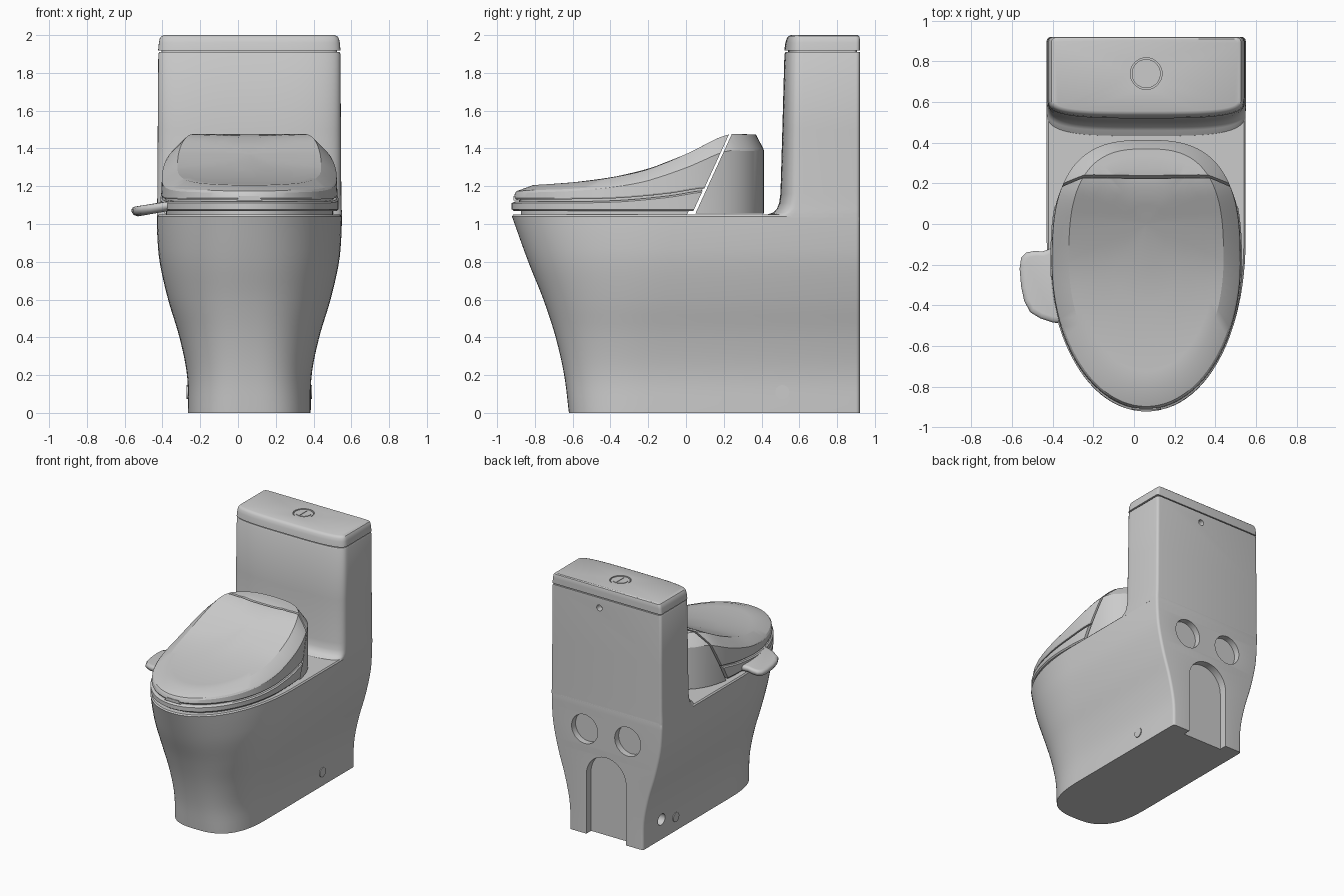
import bpy, bmesh
from math import sin, cos, pi
from mathutils import Vector

if "Cube" in bpy.data.objects:
    bpy.data.objects.remove(bpy.data.objects["Cube"])

CX = 0.06  # body axis; the side control panel offsets the bounding box


def curve(keys, t):
    """Smooth interpolation through (position, value) keys."""
    t = min(max(t, keys[0][0]), keys[-1][0])
    n = len(keys)

    def slope(i):
        a, b = keys[max(i - 1, 0)], keys[min(i + 1, n - 1)]
        return (b[1] - a[1]) / (b[0] - a[0])
    i = max(j for j in range(n - 1) if keys[j][0] <= t)
    (x0, v0), (x1, v1) = keys[i], keys[i + 1]
    h = x1 - x0
    u = (t - x0) / h
    return ((2*u**3 - 3*u**2 + 1) * v0 + (u**3 - 2*u**2 + u) * h * slope(i)
            + (3*u**2 - 2*u**3) * v1 + (u**3 - u**2) * h * slope(i + 1))


def finish(name, bm):
    bmesh.ops.recalc_face_normals(bm, faces=bm.faces)
    me = bpy.data.meshes.new(name)
    bm.to_mesh(me)
    bm.free()
    ob = bpy.data.objects.new(name, me)
    bpy.context.collection.objects.link(ob)
    return ob


def smooth(ob, angle=32):
    bpy.ops.object.select_all(action='DESELECT')
    ob.select_set(True)
    bpy.context.view_layer.objects.active = ob
    bpy.ops.object.shade_smooth_by_angle(angle=angle * pi / 180)


def loft_bm(rings):
    bm = bmesh.new()
    vs = [[bm.verts.new(p) for p in r] for r in rings]
    n = len(vs[0])
    for a, b in zip(vs, vs[1:]):
        for i in range(n):
            bm.faces.new((a[i], a[(i + 1) % n], b[(i + 1) % n], b[i]))
    bm.faces.new(vs[0][::-1])
    bm.faces.new(vs[-1])
    return bm


def prism(name, pts, vec):
    pts = [Vector(p) for p in pts]
    return finish(name, loft_bm([pts, [p + Vector(vec) for p in pts]]))


def circle(c, r, axis, n=40, a0=0, a1=2 * pi):
    """Points of a circle, or of an arc, around the given axis."""
    full = a1 - a0 > 6.28
    out = []
    for i in range(n):
        a = a0 + (a1 - a0) * i / (n if full else n - 1)
        u, v = r * cos(a), r * sin(a)
        d = {'x': (0, u, v), 'y': (u, 0, v), 'z': (u, v, 0)}[axis]
        out.append(Vector(c) + Vector(d))
    return out


def cut(ob, cutters):
    bpy.context.view_layer.objects.active = ob
    for c in cutters:
        c.hide_render = True
        m = ob.modifiers.new("cut", 'BOOLEAN')
        m.object, m.solver = c, 'EXACT'
        bpy.ops.object.modifier_apply(modifier=m.name)
        bpy.data.objects.remove(c)


def section(z, w, yf, yc, n, yb=0.92, r=0.02):
    """Plan section: square back with small corners, superelliptic front."""
    pts = []
    for i in range(49):
        t = pi * i / 48
        c, s = cos(t), max(sin(t), 0)
        x = w * abs(c) ** (2 / n) * (1 if c > 0 else -1)
        pts.append((CX + x, yc - (yc - yf) * s ** (2 / n), z))
    for sx, a0 in ((-1, pi), (1, pi / 2)):
        for i in range(5):
            a = a0 - pi / 2 * i / 4
            pts.append((CX + sx * (w - r) + r * cos(a), yb - r + r * sin(a), z))
    return pts


# Pedestal body, flaring from the foot to the rim
W = [(0, .325), (.2, .33), (.4, .37), (.6, .43), (.8, .475), (.95, .488), (1.05, .49)]
F = [(0, -.62), (.2, -.645), (.4, -.69), (.6, -.755), (.8, -.835), (1.05, -.925)]
YC = [(0, -.15), (.5, -.12), (1.05, -.06)]
NN = [(0, 2.8), (.5, 2.4), (1.05, 2.1)]
rings = [section(z, *(curve(k, z) for k in (W, F, YC, NN)))
         for z in [1.04 * i / 24 for i in range(25)]]
rings.append(section(1.05, .481, -.914, -.06, 2.1))
body = finish("pedestal_body", loft_bm(rings))

# Recesses in the back: pipe arch, two round pockets; supply hole on the left side
arch = [(CX + .175, .86, -.1)] + circle((CX, .86, .475), .175, 'y', 24, 0, pi) + [(CX - .175, .86, -.1)]
cut(body, [prism("arch_cutter", arch, (0, .2, 0))]
    + [prism("pocket_cutter", circle((CX + s * .19, .87, .83), .115, 'y'), (0, .2, 0)) for s in (-1, 1)]
    + [prism("supply_cutter", circle((CX - .5, .69, .16), .045, 'x'), (.3, 0, 0))])
smooth(body)

# Flush bolt caps near the foot
for s, side in ((1, "right"), (-1, "left")):
    smooth(prism("bolt_cap_" + side, circle((CX + s * .3, .51, .11), .037, 'x'), (s * .032, 0, 0)))

# Tank with a flared foot
tank = finish("tank", loft_bm([section(z, w, yf, yc, 3.5) for z, w, yf, yc in (
    (1.035, .49, .42, .56), (1.052, .49, .435, .57), (1.06, .49, .46, .58), (1.08, .489, .481, .60),
    (1.11, .488, .493, .61), (1.16, .487, .50, .62), (1.5, .485, .51, .62), (1.9, .482, .521, .62),
    (1.91, .477, .526, .62))]))
cut(tank, [prism("hole_cutter", circle((CX + .06, .87, 1.83), .024, 'y', 24), (0, .2, 0))])
smooth(tank)

# Tank cover with recessed two-part button
cover = finish("tank_cover", loft_bm([section(z, w, yf, .62, 3.5, yb) for z, w, yf, yb in (
    (1.9, .465, .54, .905), (1.918, .465, .54, .905), (1.918, .483, .52, .92), (1.96, .479, .526, .92),
    (1.982, .474, .533, .92), (1.994, .466, .542, .917), (2.0, .452, .556, .91))]))
cut(cover, [prism("button_cutter", circle((CX, .74, 1.985), .078, 'z'), (0, 0, .1))])
smooth(cover)
smooth(prism("button_ring", circle((CX, .74, 1.98), .071, 'z'), (0, 0, .016)))
for s, side, a in ((1, "right", -pi / 2), (-1, "left", pi / 2)):
    smooth(prism("button_" + side, circle((CX + s * .004, .74, 1.99), .052, 'z', 24, a, a + pi), (0, 0, .01)))

# Seat assembly: shared egg outline and side profile
H = [(-.92, 1.195), (-.82, 1.205), (-.6, 1.22), (-.4, 1.245), (-.2, 1.29), (0, 1.37),
     (.1, 1.42), (.17, 1.455), (.235, 1.475), (.3, 1.475), (.45, 1.475)]
UNDER = [(-.92, 1.13), (-.4, 1.135), (-.1, 1.16), (.1, 1.19), (.45, 1.2)]
DROP = [(-.92, .035), (-.2, .06), (.2, .085), (.45, .09)]


def egg(sx, sy, zf):
    pts = []
    for i in range(96):
        t = 2 * pi * i / 96
        c, s = cos(t), sin(t)
        n, b = (2.8, .62) if s > 0 else (2, .72)
        x = .47 * abs(c) ** (2 / n) * (1 if c > 0 else -1)
        y = -.2 + b * abs(s) ** (2 / n) * (1 if s > 0 else -1)
        pts.append((CX + x * sx, y * sy, zf(y * sy)))
    return pts


def shell(name, levels, under, top, plane_y=None, front=True):
    """Loft egg outlines, with both faces following y, cut by the slanted hinge plane."""
    ks = (.02, .25, .5, .75, .9)
    sx, sy, _ = levels[-1]
    bx, by, _ = levels[0]
    rings = [egg(bx * k, by * k, under) for k in ks]
    rings += [egg(*l) for l in levels]
    rings += [egg(sx * k, sy * k, top) for k in ks[::-1]]
    bm = loft_bm(rings)
    if plane_y is not None:
        no = Vector((0, .415, -.19)) * (1 if front else -1)
        bmesh.ops.bisect_plane(bm, geom=bm.verts[:] + bm.edges[:] + bm.faces[:],
                               plane_co=(0, plane_y, 1.475), plane_no=no, clear_outer=True)
        bmesh.ops.holes_fill(bm, edges=[e for e in bm.edges if e.is_boundary], sides=0)
    ob = finish(name, bm)
    smooth(ob, 25)
    return ob


def top(y): return curve(H, y)
def under(y): return curve(UNDER, y)
def edge(y): return top(y) - curve(DROP, y)
def seat_top(y): return under(y) - .012
def flat(z): return lambda y: z


upper = [(.985, .985, edge), (.965, .976, lambda y: edge(y) + .012), (.81, .88, top)]
shell("seat_lid", [(.985, .985, under), (.993, .99, lambda y: under(y) + .008)] + upper,
      under, top, .228)
shell("hinge_housing", [(.985, .985, flat(1.056))] + upper, flat(1.056), top, .242, False)
shell("seat", [(.985, .988, flat(1.068)), (1.003, 1.003, flat(1.078)),
               (1.003, 1.003, lambda y: seat_top(y) - .008), (.985, .985, seat_top)],
      flat(1.068), seat_top, .225)
shell("seat_bumper", [(.94, .95, flat(1.045)), (.94, .95, flat(1.075))], flat(1.045), flat(1.075), .2)
shell("lid_bumper", [(.95, .96, lambda y: seat_top(y) - .01), (.95, .96, lambda y: under(y) + .01)],
      lambda y: seat_top(y) - .01, lambda y: under(y) + .01, .22)

# Finger tab at the front of the lid
tab = [(CX - .07, -.912, 1.124), (CX + .07, -.912, 1.124), (CX + .05, -.912, 1.148), (CX - .05, -.912, 1.148)]
smooth(prism("lid_tab", tab, (0, .05, 0)))

# Side control panel: rounded plate drooping outward
plan = [(-.34, -.49), (-.40, -.485), (-.46, -.465), (-.51, -.435), (-.54, -.38), (-.555, -.31), (-.563, -.22),
        (-.555, -.165), (-.53, -.14), (-.49, -.133), (-.45, -.135), (-.42, -.125), (-.39, -.10), (-.34, -.09)]


def plate(inset, z):
    c = Vector((-.40, -.29))
    return [(c.x + (x - c.x) * inset, c.y + (y - c.y) * inset, z + .14 * (x + .45)) for x, y in plan]


smooth(finish("control_panel", loft_bm([plate(.8, 1.056), plate(.94, 1.064), plate(1, 1.08),
                                        plate(1, 1.094), plate(.95, 1.106), plate(.85, 1.109)])), 50)
